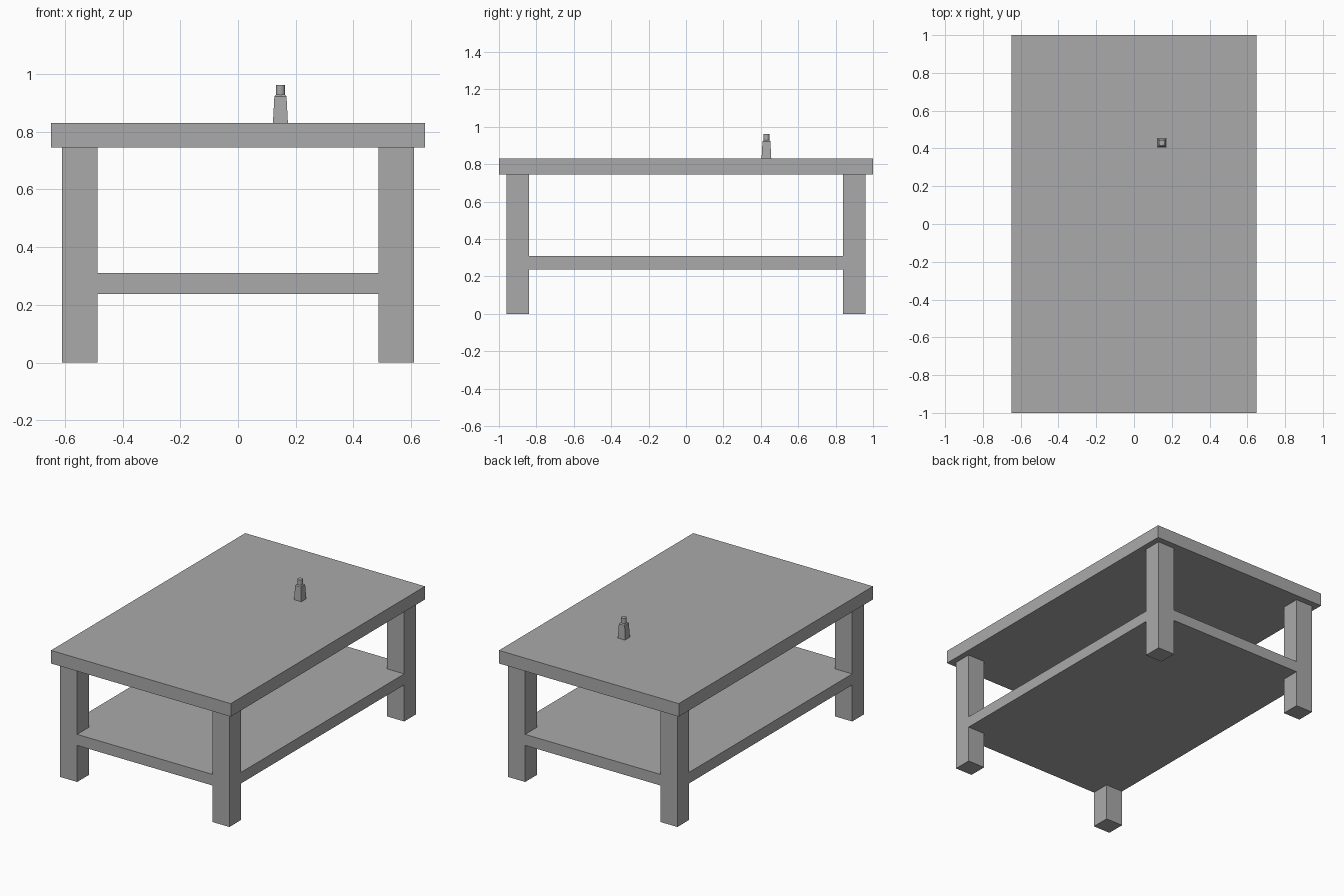
import bpy, bmesh, math
from mathutils import Matrix, Vector

if "Cube" in bpy.data.objects:
    bpy.data.objects.remove(bpy.data.objects["Cube"])

grey = bpy.data.materials.new("plain grey")
grey.diffuse_color = (0.4, 0.4, 0.4, 1)
grey.use_nodes = True
grey.node_tree.nodes["Principled BSDF"].inputs["Base Color"].default_value = grey.diffuse_color


def finish(name, bm):
    bmesh.ops.recalc_face_normals(bm, faces=bm.faces)
    mesh = bpy.data.meshes.new(name)
    bm.to_mesh(mesh)
    bm.free()
    mesh.materials.append(grey)
    obj = bpy.data.objects.new(name, mesh)
    bpy.context.collection.objects.link(obj)
    return obj


# Tabletop slab
bm = bmesh.new()
bmesh.ops.create_cube(bm, size=1, matrix=Matrix.Translation((0, 0, 0.787)) @ Matrix.Diagonal((1.296, 2, 0.085, 1)))
finish("tabletop", bm)

# Shelf and legs in one piece: a 3x3 slab whose corner cells extend up and down
xs, ys = (-0.61, -0.487, 0.487, 0.61), (-0.96, -0.84, 0.84, 0.96)
bm = bmesh.new()
grid = [[bm.verts.new((x, y, 0.238)) for y in ys] for x in xs]
cells = [bm.faces.new((grid[i][j], grid[i + 1][j], grid[i + 1][j + 1], grid[i][j + 1]))
         for i in range(3) for j in range(3)]
slab = bmesh.ops.extrude_face_region(bm, geom=cells, use_keep_orig=True)["geom"]
bmesh.ops.translate(bm, vec=(0, 0, 0.31 - 0.238), verts=[v for v in slab if isinstance(v, bmesh.types.BMVert)])
bm.normal_update()
corners = [f for f in bm.faces if abs(f.normal.z) > 0.9
           and abs(f.calc_center_median().x) > 0.5 and abs(f.calc_center_median().y) > 0.85]
for face in corners:
    end = 0.745 if face.calc_center_median().z > 0.27 else 0.0
    leg = bmesh.ops.extrude_discrete_faces(bm, faces=[face])["faces"][0]
    for v in leg.verts:
        v.co.z = end
finish("legs_and_shelf", bm)

# Small bottle: tapered square body with a short sloped shoulder
BX, BY = 0.147, 0.43
bm = bmesh.new()
rings = [[bm.verts.new((BX + sx * h, BY + sy * h, z)) for sx, sy in ((-1, -1), (1, -1), (1, 1), (-1, 1))]
         for h, z in ((0.026, 0.829), (0.021, 0.922), (0.015, 0.928))]
for low, high in zip(rings, rings[1:]):
    for k in range(4):
        bm.faces.new((low[k], low[(k + 1) % 4], high[(k + 1) % 4], high[k]))
bm.faces.new(rings[0][::-1])
bm.faces.new(rings[-1])
finish("bottle_body", bm)

# Round bottle cap
bm = bmesh.new()
bmesh.ops.create_cone(bm, cap_ends=True, segments=16, radius1=0.016, radius2=0.016, depth=0.036,
                      matrix=Matrix.Translation(Vector((BX, BY, 0.944))))
cap = finish("bottle_cap", bm)
bpy.context.view_layer.objects.active = cap
cap.select_set(True)
bpy.ops.object.shade_smooth_by_angle(angle=math.radians(30))
